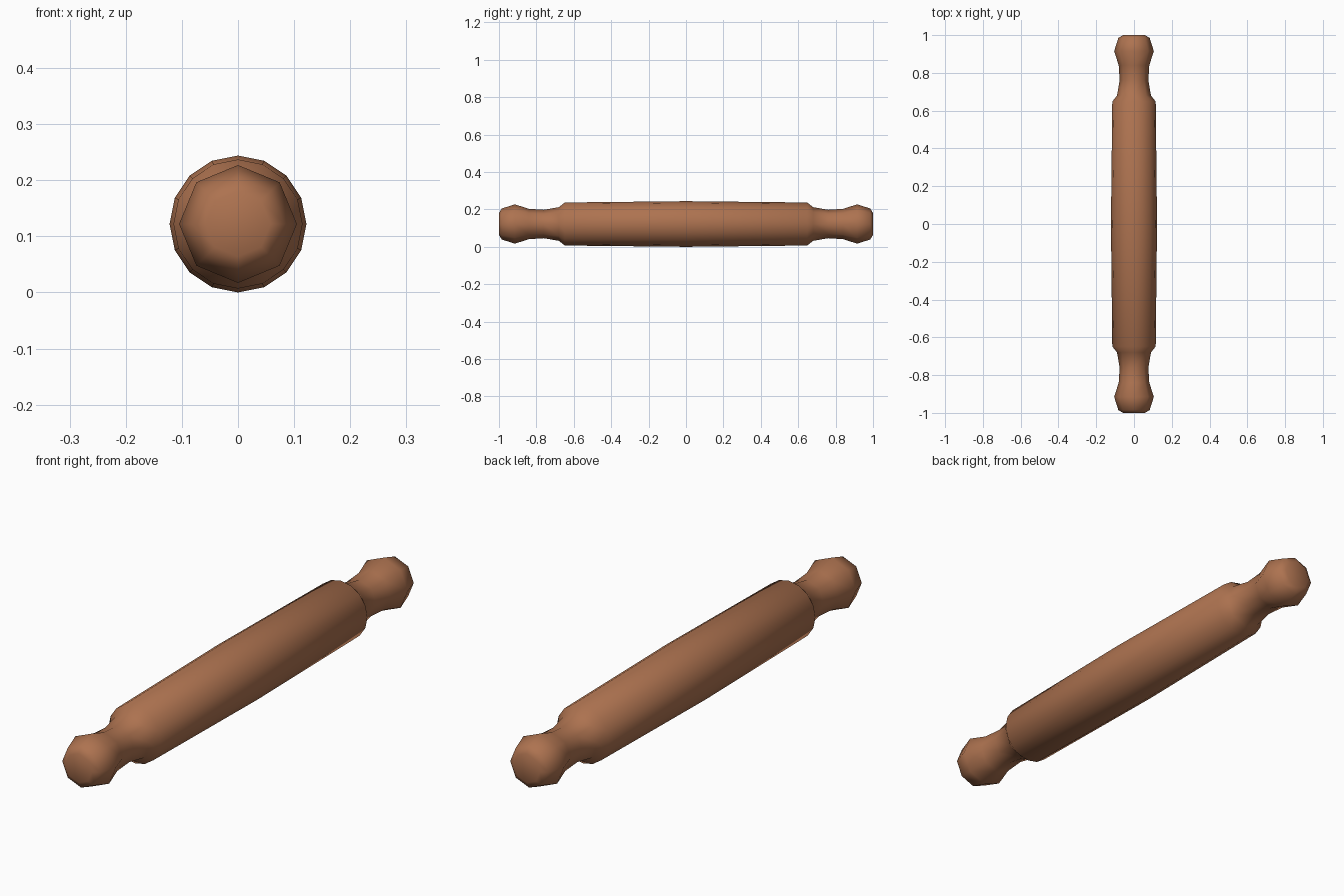
import bpy, bmesh, math

if "Cube" in bpy.data.objects:
    bpy.data.objects.remove(bpy.data.objects["Cube"])

CZ = 0.122

# half profile from the handle tip to the middle: (distance along y, radius, sides)
half = [(1.0, 0.058, 8), (0.985, 0.083, 8), (0.915, 0.105, 8), (0.84, 0.081, 8),
        (0.76, 0.076, 8), (0.68, 0.09, 8), (0.648, 0.115, 16)]
profile = [(-y, r, n) for y, r, n in half] + [(0, 0.122, 16)] + half[::-1]

bm = bmesh.new()


def ring(y, r, n):
    return [bm.verts.new((r * math.sin(2 * math.pi * i / n), y,
                          CZ + r * math.cos(2 * math.pi * i / n))) for i in range(n)]


def join(a, b):
    if len(a) > len(b):
        a, b = b, a
    n = len(a)
    for i in range(n):
        j = (i + 1) % n
        if len(b) == n:
            bm.faces.new((a[i], a[j], b[j], b[i]))
        else:
            # 8-sided handle meets 16-sided barrel
            p, q, s = b[2 * i], b[2 * i + 1], b[(2 * i + 2) % len(b)]
            bm.faces.new((a[i], q, p))
            bm.faces.new((a[i], a[j], q))
            bm.faces.new((a[j], s, q))


rings = [ring(*p) for p in profile]
for a, b in zip(rings, rings[1:]):
    join(a, b)
# handle end caps
bm.faces.new(rings[0])
bm.faces.new(rings[-1])
bmesh.ops.recalc_face_normals(bm, faces=bm.faces)
for f in bm.faces:
    f.smooth = True

mesh = bpy.data.meshes.new("rolling_pin")
bm.to_mesh(mesh)
bm.free()

# brown wood
wood = bpy.data.materials.new("wood")
wood.diffuse_color = (0.42, 0.17, 0.08, 1)
wood.use_nodes = True
wood.node_tree.nodes["Principled BSDF"].inputs["Base Color"].default_value = wood.diffuse_color
mesh.materials.append(wood)
bpy.context.collection.objects.link(bpy.data.objects.new("rolling_pin", mesh))
